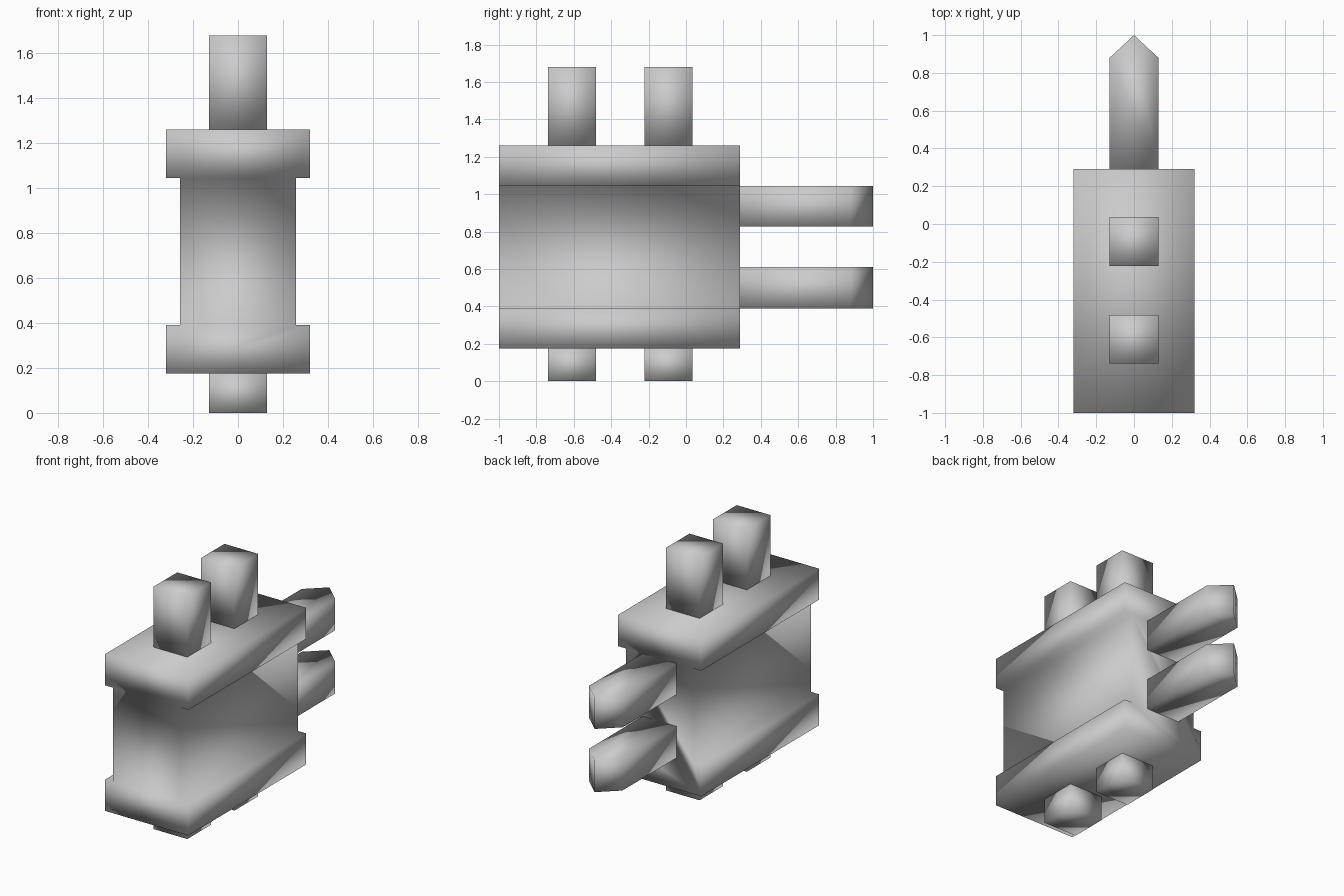
import bpy
import bmesh

if "Cube" in bpy.data.objects:
    bpy.data.objects.remove(bpy.data.objects["Cube"])

grey = bpy.data.materials.new("light grey")
grey.diffuse_color = (0.6, 0.6, 0.6, 1)
grey.use_nodes = True
grey.node_tree.nodes["Principled BSDF"].inputs["Base Color"].default_value = grey.diffuse_color


def prism(name, outline, axis, start, end):
    """Extrude a 2D outline along y (outline in x, z) or z (outline in x, y)."""
    bm = bmesh.new()
    if axis == "y":
        pts = [(a, start, b) for a, b in outline]
        move = (0, end - start, 0)
    else:
        pts = [(a, b, start) for a, b in outline]
        move = (0, 0, end - start)
    base = bm.faces.new([bm.verts.new(p) for p in pts])
    out = bmesh.ops.extrude_face_region(bm, geom=[base], use_keep_orig=True)
    verts = [v for v in out["geom"] if isinstance(v, bmesh.types.BMVert)]
    bmesh.ops.translate(bm, verts=verts, vec=move)
    bmesh.ops.recalc_face_normals(bm, faces=bm.faces)
    for f in bm.faces:
        f.smooth = True
    mesh = bpy.data.meshes.new(name)
    bm.to_mesh(mesh)
    bm.free()
    mesh.materials.append(grey)
    obj = bpy.data.objects.new(name, mesh)
    bpy.context.collection.objects.link(obj)
    return obj


# I-shaped housing: narrow core with a wide flange above and below
F, C = 0.32, 0.257
right = [(F, 0.175), (F, 0.39), (C, 0.39), (C, 1.045), (F, 1.045), (F, 1.26)]
left = [(-x, z) for x, z in reversed(right)]
prism("housing", right + left, "y", -1.0, 0.29)

# Square pegs on the top and bottom flanges
P = 0.129
for label, y in (("front", -0.61), ("rear", -0.093)):
    square = [(-P, y - P), (P, y - P), (P, y + P), (-P, y + P)]
    prism(label + "_top_peg", square, "z", 1.26, 1.68)
    prism(label + "_bottom_peg", square, "z", 0.0, 0.175)

# Flat prongs at the back, each ending in a vertical wedge
prong = [(-P, 0.29), (P, 0.29), (P, 0.88), (0, 1.0), (-P, 0.88)]
prism("lower_prong", prong, "z", 0.39, 0.61)
prism("upper_prong", prong, "z", 0.828, 1.045)
